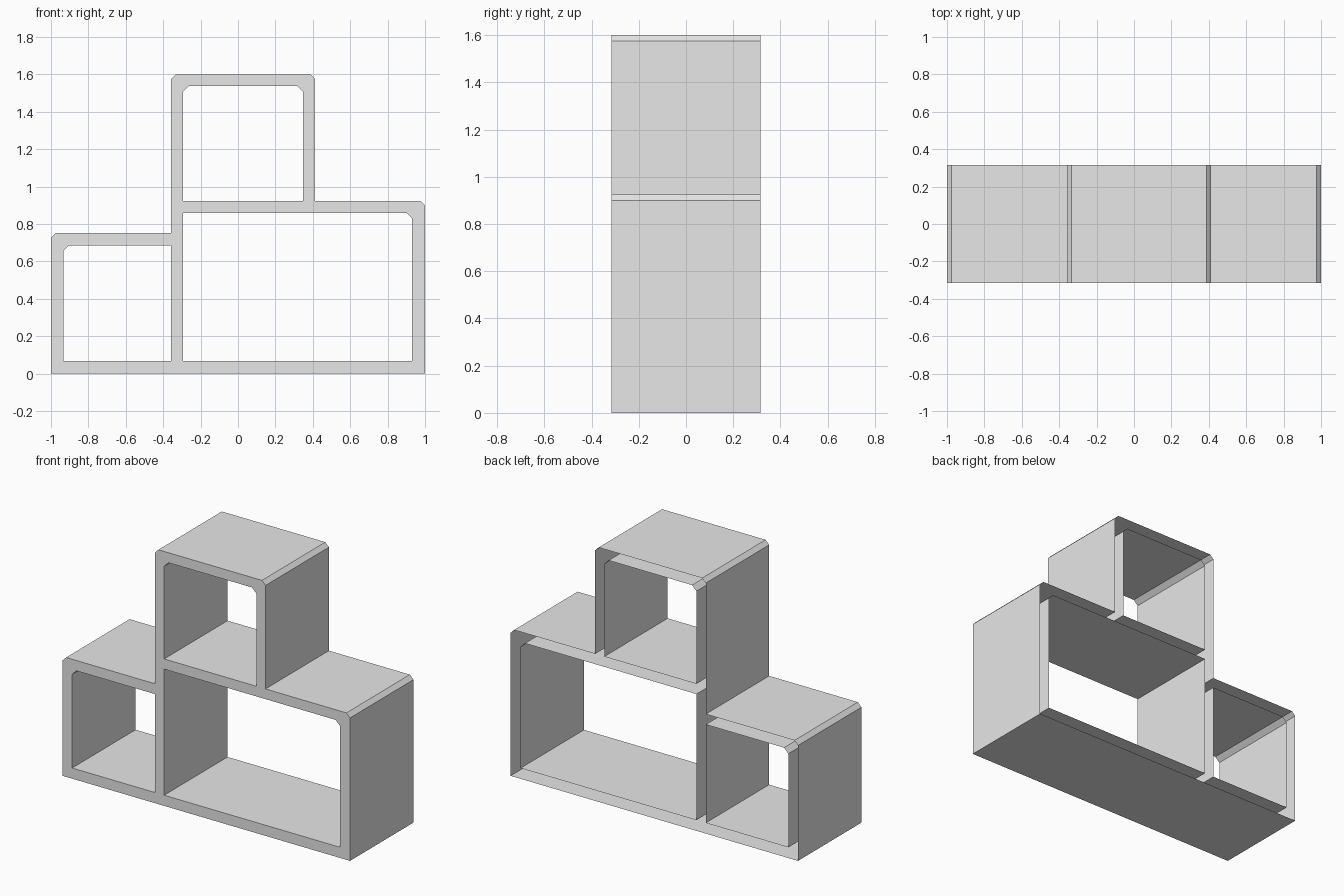
import bpy
import bmesh
from mathutils import Vector

cube = bpy.data.objects.get("Cube")
if cube:
    bpy.data.objects.remove(cube, do_unlink=True)

grey = bpy.data.materials.new("light grey")
grey.use_nodes = True
colour = (0.8, 0.8, 0.8, 1)
grey.diffuse_color = colour
grey.node_tree.nodes["Principled BSDF"].inputs["Base Color"].default_value = colour

DEPTH = 0.63
FLOOR, SHELF_UNDER, SHELF_TOP = 0.067, 0.86, 0.924
WALL_OUT, WALL_IN = -0.358, -0.293


def bevelled(points, corners, cut):
    """Profile (x, z) with the listed corners cut off."""
    out = []
    for i, p in enumerate(points):
        p = Vector(p)
        if i in corners:
            for q in (points[i - 1], points[(i + 1) % len(points)]):
                out.append(p + (Vector(q) - p).normalized() * cut)
        else:
            out.append(p)
    return out


def opening(x0, x1, z0, z1, corners):
    return bevelled([(x0, z0), (x1, z0), (x1, z1), (x0, z1)], corners, 0.03)


# Stepped outline and the three compartments
outline = bevelled([(-1, 0), (1, 0), (1, SHELF_TOP), (0.412, SHELF_TOP),
                    (0.412, 1.6), (WALL_OUT, 1.6), (WALL_OUT, 0.751), (-1, 0.751)],
                   (2, 4, 5, 7), 0.025)
loops = [outline,
         opening(-0.933, WALL_OUT, FLOOR, 0.686, (3,)),
         opening(WALL_IN, 0.93, FLOOR, SHELF_UNDER, (2,)),
         opening(WALL_IN, 0.348, SHELF_TOP, 1.537, (2, 3))]

# Front frame with holes
bm = bmesh.new()
edges = []
for loop in loops:
    verts = [bm.verts.new((p.x, -DEPTH / 2, p.y)) for p in loop]
    edges += [bm.edges.new((verts[i - 1], v)) for i, v in enumerate(verts)]
bmesh.ops.triangle_fill(bm, use_beauty=True, edges=edges, normal=(0, -1, 0))
front = bm.faces[:]

# Board surfaces run back from the frame; the rear of the boards is open
walls = bmesh.ops.extrude_edge_only(bm, edges=edges)["geom"]
bmesh.ops.translate(bm, vec=(0, DEPTH, 0),
                    verts=[g for g in walls if isinstance(g, bmesh.types.BMVert)])
bmesh.ops.recalc_face_normals(bm, faces=bm.faces[:])
bm.normal_update()
if front[0].normal.y > 0:
    bmesh.ops.reverse_faces(bm, faces=bm.faces[:])

mesh = bpy.data.meshes.new("shelf_unit")
bm.to_mesh(mesh)
bm.free()
mesh.materials.append(grey)
shelf = bpy.data.objects.new("shelf_unit", mesh)
bpy.context.collection.objects.link(shelf)
